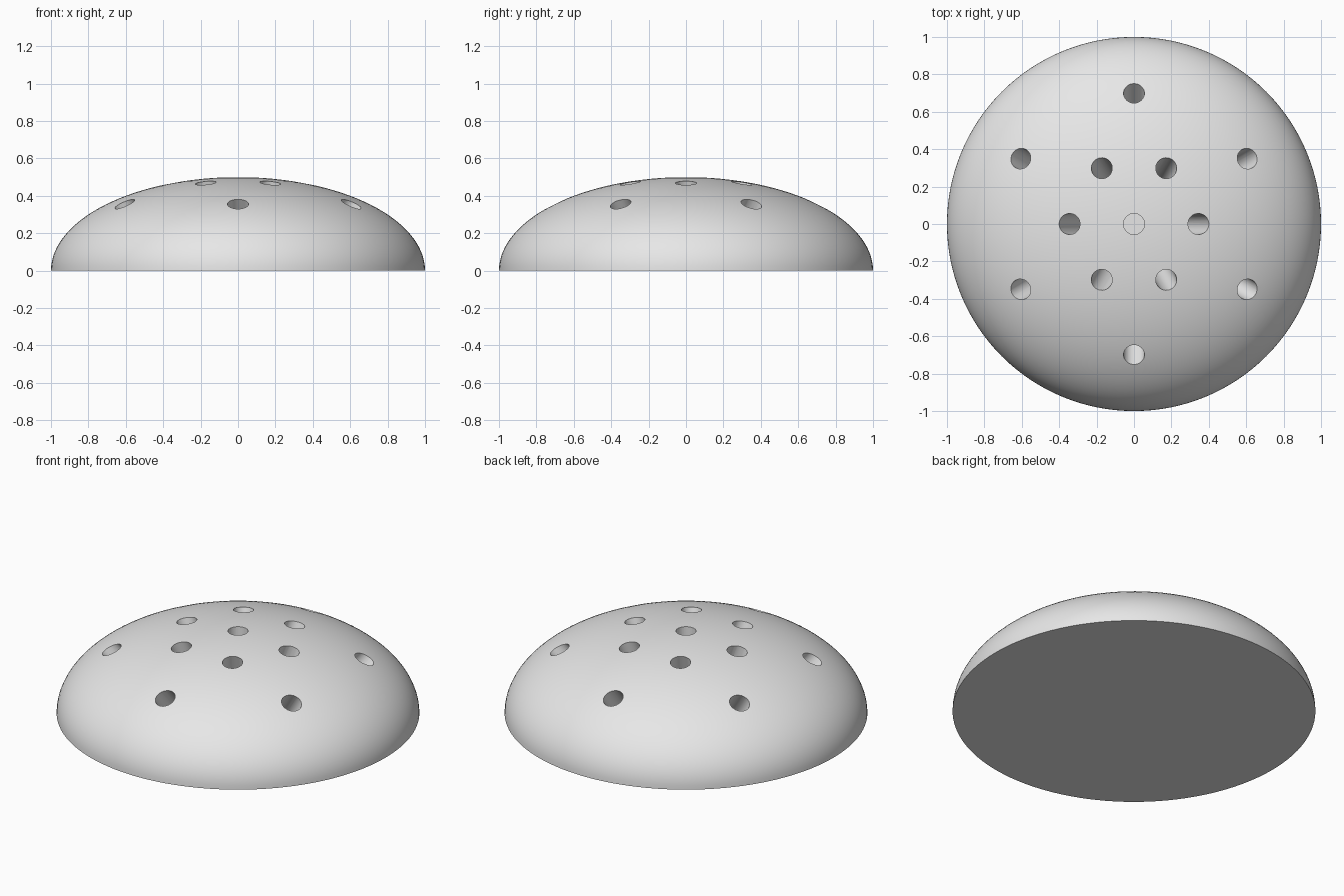
import bpy, bmesh
from math import sin, cos, sqrt, radians
from mathutils import Vector, Matrix

cube = bpy.data.objects.get("Cube")
if cube:
    bpy.data.objects.remove(cube)

HEIGHT = 0.5
HOLE_RADIUS = 0.056
HOLE_DEPTH = 0.38
FOCUS = Vector((0, 0, -0.45))  # point all the drilled holes aim at

grey = bpy.data.materials.new("plain_grey")
grey.use_nodes = True
grey.diffuse_color = (0.8, 0.8, 0.8, 1)
grey.node_tree.nodes["Principled BSDF"].inputs["Base Color"].default_value = (0.8, 0.8, 0.8, 1)


def make_object(name, bm):
    bmesh.ops.recalc_face_normals(bm, faces=bm.faces)
    mesh = bpy.data.meshes.new(name)
    bm.to_mesh(mesh)
    bm.free()
    mesh.materials.append(grey)
    obj = bpy.data.objects.new(name, mesh)
    bpy.context.collection.objects.link(obj)
    return obj


# Flattened dome with a flat base
bm = bmesh.new()
bmesh.ops.create_uvsphere(bm, u_segments=128, v_segments=64, radius=1)
cut = bmesh.ops.bisect_plane(bm, geom=bm.verts[:] + bm.edges[:] + bm.faces[:],
                             plane_co=(0, 0, 0), plane_no=(0, 0, 1), clear_inner=True)
rim = [e for e in bm.edges if e.is_boundary]
bmesh.ops.contextual_create(bm, geom=rim)
bmesh.ops.scale(bm, vec=(1, 1, HEIGHT), verts=bm.verts)
dome = make_object("dome", bm)

# Drill cutters: one in the middle and two staggered rings of six
spots = [(0, 0)]
spots += [(0.345, radians(60 * i)) for i in range(6)]
spots += [(0.7, radians(60 * i + 30)) for i in range(6)]

bm = bmesh.new()
for r, a in spots:
    mouth = Vector((r * cos(a), r * sin(a), HEIGHT * sqrt(1 - r * r)))
    axis = (mouth - FOCUS).normalized()
    length = HOLE_DEPTH + 0.15
    centre = mouth + axis * (0.15 - length / 2)
    turn = axis.to_track_quat('Z', 'Y').to_matrix().to_4x4()
    bmesh.ops.create_cone(bm, cap_ends=True, segments=32, radius1=HOLE_RADIUS,
                          radius2=HOLE_RADIUS, depth=length,
                          matrix=Matrix.Translation(centre) @ turn)
cutter = make_object("hole_cutter", bm)
cutter.hide_render = True

drill = dome.modifiers.new("holes", 'BOOLEAN')
drill.operation = 'DIFFERENCE'
drill.solver = 'EXACT'
drill.object = cutter

# Apply the holes, then smooth while keeping the rims sharp
bpy.ops.object.select_all(action='DESELECT')
dome.select_set(True)
bpy.context.view_layer.objects.active = dome
bpy.ops.object.modifier_apply(modifier=drill.name)
bpy.data.objects.remove(cutter)
bpy.ops.object.shade_smooth_by_angle(angle=radians(30))
